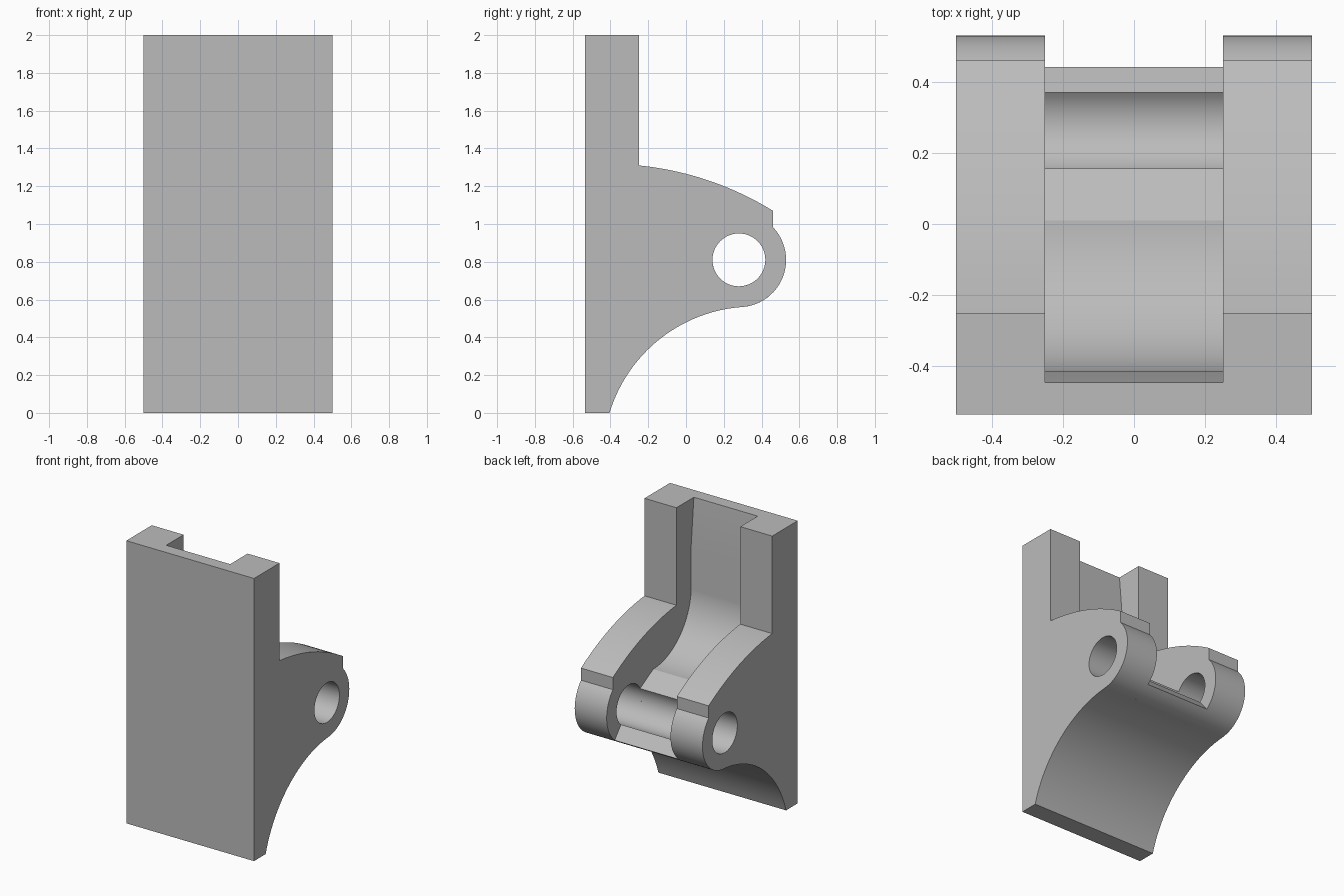
import bpy, bmesh
from math import radians, cos, sin, tan
from mathutils import Vector, Matrix

cube = bpy.data.objects.get("Cube")
if cube:
    bpy.data.objects.remove(cube, do_unlink=True)

grey = bpy.data.materials.new("plain_grey")
grey.use_nodes = True
colour = (0.5, 0.5, 0.5, 1)
grey.diffuse_color = colour
grey.node_tree.nodes["Principled BSDF"].inputs["Base Color"].default_value = colour

PIN = Vector((0.28, 0.81))      # pin centre in the side plane (y, z)
HOLE, RIM = 0.14, 0.25


def ring(radius, start, end, n=24):
    """Arc about the pin centre, angles in degrees."""
    angles = [radians(start + (end - start) * i / n) for i in range(n + 1)]
    return [PIN + radius * Vector((cos(a), sin(a))) for a in angles]


def bow(p, q, turn, n=24):
    """Arc from p to q that turns by the given degrees."""
    p, q, t = Vector(p), Vector(q), radians(turn)
    d = q - p
    centre = (p + q) / 2 + Vector((-d.y, d.x)) / (2 * tan(t / 2))
    return [centre + Matrix.Rotation(t * i / n, 2) @ (p - centre) for i in range(n + 1)]


def slab(name, x0, x1, *loops):
    """Extrude side outlines (the first outer, the rest holes) from x0 to x1."""
    bm = bmesh.new()
    edges = []
    for loop in loops:
        vs = [bm.verts.new((x0, p[0], p[1])) for p in loop]
        edges += [bm.edges.new((v, vs[i - 1])) for i, v in enumerate(vs)]
    bmesh.ops.triangle_fill(bm, edges=edges, use_beauty=True)
    grown = bmesh.ops.extrude_face_region(bm, geom=bm.faces[:], use_keep_orig=True)
    moved = [g for g in grown["geom"] if isinstance(g, bmesh.types.BMVert)]
    bmesh.ops.translate(bm, verts=moved, vec=(x1 - x0, 0, 0))
    bmesh.ops.recalc_face_normals(bm, faces=bm.faces[:])
    mesh = bpy.data.meshes.new(name)
    bm.to_mesh(mesh)
    bm.free()
    mesh.materials.append(grey)
    ob = bpy.data.objects.new(name, mesh)
    bpy.context.collection.objects.link(ob)
    bpy.ops.object.select_all(action="DESELECT")
    ob.select_set(True)
    bpy.context.view_layer.objects.active = ob
    bpy.ops.object.shade_smooth_by_angle(angle=radians(25))


# Shared concave underside, running from the rim down to the foot
underside = bow(ring(RIM, -86, -86, 1)[0], (-0.405, 0), 69)[1:] + [Vector((-0.535, 0))]

# Side cheeks: tall post, arched shoulder, rounded lug with a pin hole
cheek = ([(-0.535, 2), (-0.25, 2)]
         + bow((-0.25, 1.31), (0.46, 1.07), -26)
         + ring(RIM, 44, -86) + underside)
pin_hole = ring(HOLE, 0, 360, 48)[:-1]
slab("left_cheek", 0.25, 0.5, cheek, pin_hole)
slab("right_cheek", -0.5, -0.25, cheek, pin_hole)

# Centre web: thin front wall, swept channel floor, open pin cradle
web = ([(-0.535, 2), (-0.445, 2), (-0.415, 1.67)]
       + bow((-0.415, 1.36), (0.01, 0.957), 87)
       + ring(HOLE, 152, 310) + ring(RIM, -50, -86) + underside)
slab("centre_web", -0.25, 0.25, web)
